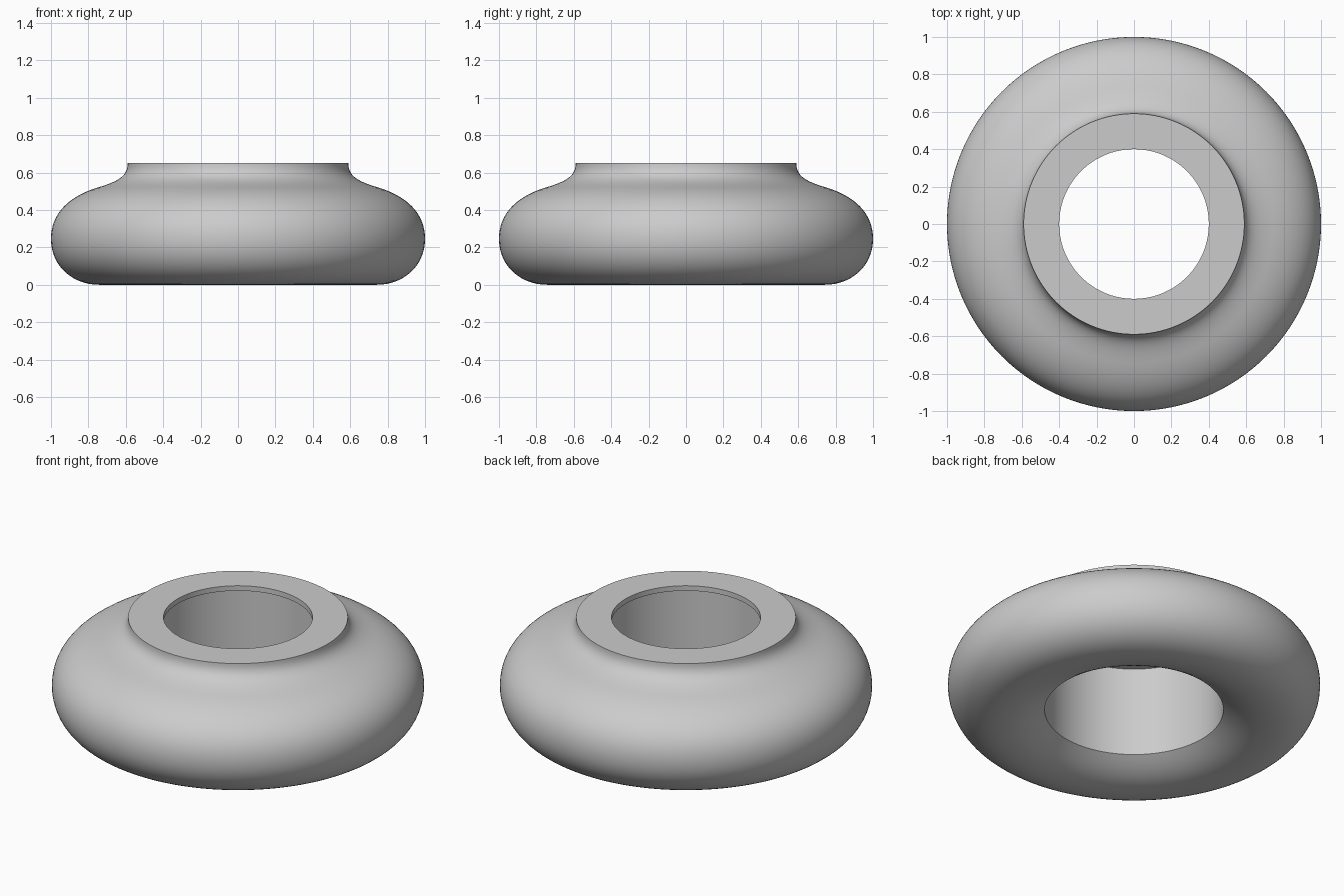
import bpy, bmesh, math
from mathutils import Vector
from mathutils.geometry import interpolate_bezier

cube = bpy.data.objects.get("Cube")
if cube:
    bpy.data.objects.remove(cube, do_unlink=True)

# Plain grey material
grey = bpy.data.materials.new("plain_grey")
grey.use_nodes = True
colour = (0.6, 0.6, 0.6, 1)
grey.diffuse_color = colour
grey.node_tree.nodes["Principled BSDF"].inputs["Base Color"].default_value = colour


def bezier(a, b, c, d, steps=16):
    """Curve through the (radius, height) plane."""
    pts = [Vector((r, 0, z)) for r, z in (a, b, c, d)]
    return interpolate_bezier(*pts, steps)


# Cross-section: underside hollow, rounded belly, shoulder, flared neck
sections = [
    bezier((0.48, 0.09), (0.56, 0.035), (0.63, 0), (0.74, 0)),
    bezier((0.74, 0), (0.89, 0), (1, 0.105), (1, 0.245)),
    bezier((1, 0.245), (1, 0.37), (0.92, 0.465), (0.76, 0.517)),
    bezier((0.76, 0.517), (0.65, 0.55), (0.59, 0.575), (0.59, 0.65)),
]
profile = [p for s in sections for p in s]

# Flat top rim, thin inner lip and wider straight bore
profile += [Vector((r, 0, z)) for r, z in ((0.4, 0.65), (0.4, 0.62), (0.48, 0.62))]

# Lathe the closed section around the vertical axis
bm = bmesh.new()
verts = [bm.verts.new(p) for p in profile]
edges = [bm.edges.new((v, verts[(i + 1) % len(verts)]))
         for i, v in enumerate(verts) if v.co != verts[(i + 1) % len(verts)].co]
bmesh.ops.spin(bm, geom=verts + edges, cent=(0, 0, 0), axis=(0, 0, 1),
               angle=math.tau, steps=128, use_merge=False)
bmesh.ops.remove_doubles(bm, verts=bm.verts, dist=0.0001)
bmesh.ops.recalc_face_normals(bm, faces=bm.faces)

mesh = bpy.data.meshes.new("ring_body")
bm.to_mesh(mesh)
bm.free()
mesh.materials.append(grey)
ring = bpy.data.objects.new("ring_body", mesh)
bpy.context.collection.objects.link(ring)

# Smooth surface with crisp rim and bore edges
bpy.ops.object.select_all(action="DESELECT")
ring.select_set(True)
bpy.context.view_layer.objects.active = ring
bpy.ops.object.shade_smooth_by_angle(angle=math.radians(30))
